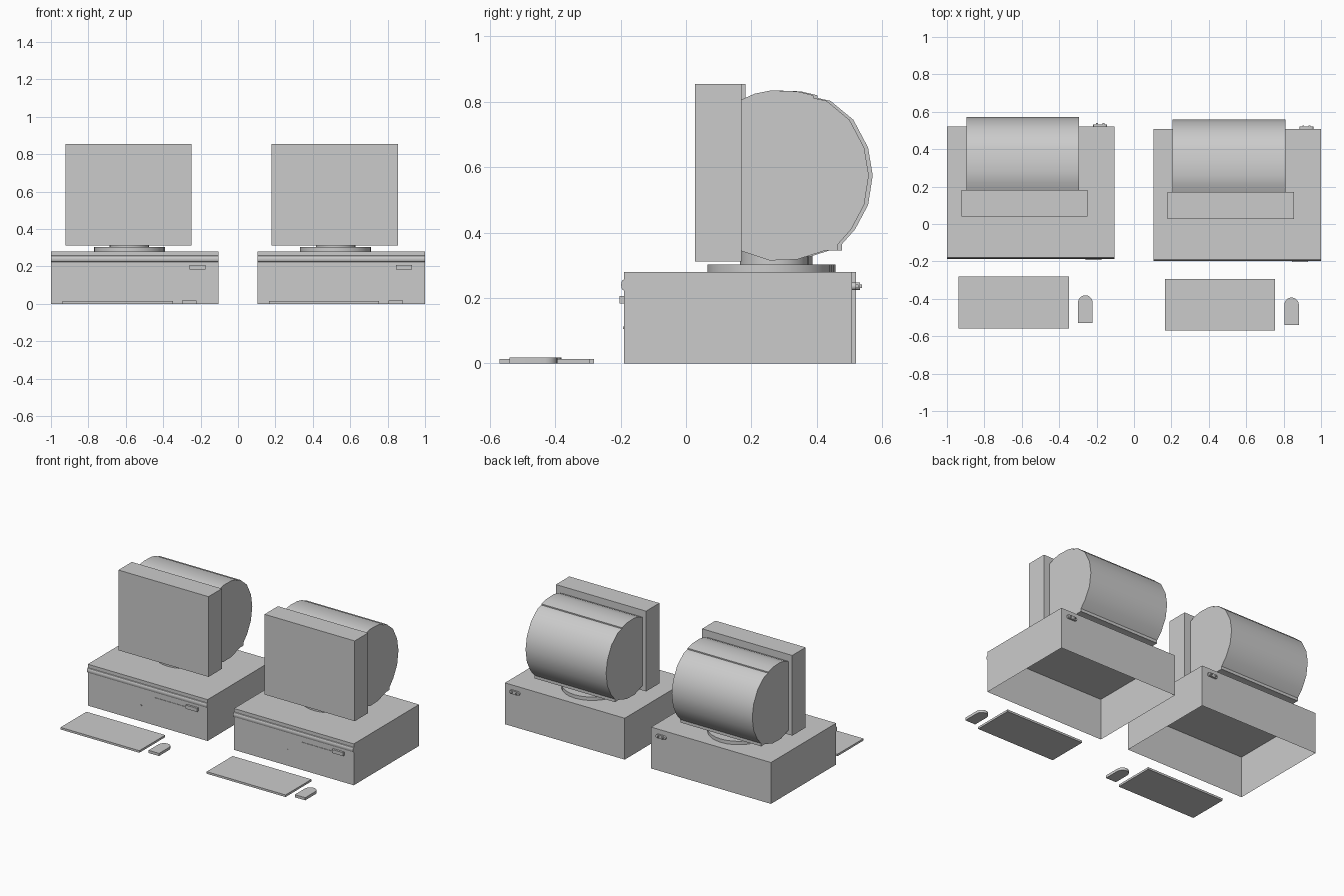
import bpy, bmesh, math
from mathutils import Matrix

if "Cube" in bpy.data.objects:
    bpy.data.objects.remove(bpy.data.objects["Cube"], do_unlink=True)

grey = bpy.data.materials.new("plain_grey")
grey.use_nodes = True
grey.diffuse_color = (0.6, 0.6, 0.6, 1)
grey.node_tree.nodes["Principled BSDF"].inputs["Base Color"].default_value = grey.diffuse_color

SIDE = ""
OFFSET = (0, 0, 0)


def finish(name, bm, smooth=False):
    bmesh.ops.recalc_face_normals(bm, faces=bm.faces)
    mesh = bpy.data.meshes.new(name)
    bm.to_mesh(mesh)
    bm.free()
    mesh.materials.append(grey)
    obj = bpy.data.objects.new(name + SIDE, mesh)
    obj.location = OFFSET
    bpy.context.collection.objects.link(obj)
    if smooth:
        bpy.ops.object.select_all(action='DESELECT')
        obj.select_set(True)
        bpy.context.view_layer.objects.active = obj
        bpy.ops.object.shade_smooth_by_angle(angle=math.radians(35))
    return obj


def box(name, x, y, z, open_bottom=False):
    bm = bmesh.new()
    bmesh.ops.create_cube(bm, size=1)
    for v in bm.verts:
        v.co = [r[0] if c < 0 else r[1] for c, r in zip(v.co, (x, y, z))]
    if open_bottom:
        low = min(bm.faces, key=lambda f: f.calc_center_median().z)
        bmesh.ops.delete(bm, geom=[low], context='FACES_ONLY')
    return finish(name, bm)


def extrude(name, points, vector, smooth=False):
    """Solid made by sweeping a closed outline along a vector."""
    bm = bmesh.new()
    face = bm.faces.new([bm.verts.new(p) for p in points])
    swept = bmesh.ops.extrude_face_region(bm, geom=[face], use_keep_orig=True)
    verts = [g for g in swept["geom"] if isinstance(g, bmesh.types.BMVert)]
    bmesh.ops.translate(bm, vec=vector, verts=verts)
    return finish(name, bm, smooth)


def disc(name, x, y, radius, z0, z1):
    bm = bmesh.new()
    bmesh.ops.create_cone(bm, cap_ends=True, segments=28, radius1=radius, radius2=radius,
                          depth=z1 - z0, matrix=Matrix.Translation((x, y, (z0 + z1) / 2)))
    return finish(name, bm, True)


def arc(cx, cy, r, start, end, steps):
    angles = [math.radians(start + (end - start) * i / steps) for i in range(steps + 1)]
    return [(cx + r * math.cos(a), cy + r * math.sin(a)) for a in angles]


# Side outline (y, z) of the bulging tube housing, with a small lip on the roof
HOUSING = [(.165, .805), (.21, .825), (.26, .835), (.34, .832), (.39, .82), (.39, .812),
           (.43, .803), (.50, .745), (.545, .66), (.559, .575), (.545, .485), (.505, .41),
           (.465, .365), (.465, .345), (.425, .345), (.34, .318), (.255, .315), (.165, .345)]


def workstation():
    # Desktop case, hollow underneath
    box("case", (.103, 1), (-.19, .508), (0, .28), open_bottom=True)
    bead = arc(-.19, .24, .017, 90, 270, 6)
    extrude("front_bead", [(.103, -.19 + (y + .19) * .5, z) for y, z in bead], (.897, 0, 0), True)
    box("drive_button", (.845, .93), (-.204, -.19), (.183, .207))
    box("drive_slot", (.605, .845), (-.193, -.19), (.183, .189))
    box("power_light", (.5, .508), (-.193, -.19), (.105, .113))
    # Rear socket with two pins
    pill = arc(.947, .236, .012, -90, 90, 6) + arc(.897, .236, .012, 90, 270, 6)
    extrude("rear_socket", [(x, .508, z) for x, z in pill], (0, .012, 0), True)
    for i in range(2):
        cx = .905 + i * .034
        box("socket_pin", (cx - .005, cx + .005), (.52, .527), (.231, .241))
    # Swivel stand
    disc("swivel_base", .522, .255, .19, .28, .303)
    disc("swivel_neck", .522, .27, .105, .303, .345)
    # Screen
    box("screen_bezel", (.18, .855), (.027, .17), (.312, .855))
    extrude("tube_housing", [(.207, y, z) for y, z in HOUSING], (.603, 0, 0), True)
    # Keyboard and mouse
    box("keyboard", (.165, .755), (-.57, -.293), (0, .014))
    back = arc(.8425, -.432, .039, 0, 180, 10)
    outline = [(.8035, -.54), (.8815, -.54)] + back
    extrude("mouse", [(x, y, 0) for x, y in outline], (0, 0, .018), True)


for SIDE, OFFSET in (("_left", (0, 0, 0)), ("_right", (-1.103, .012, 0))):
    workstation()
